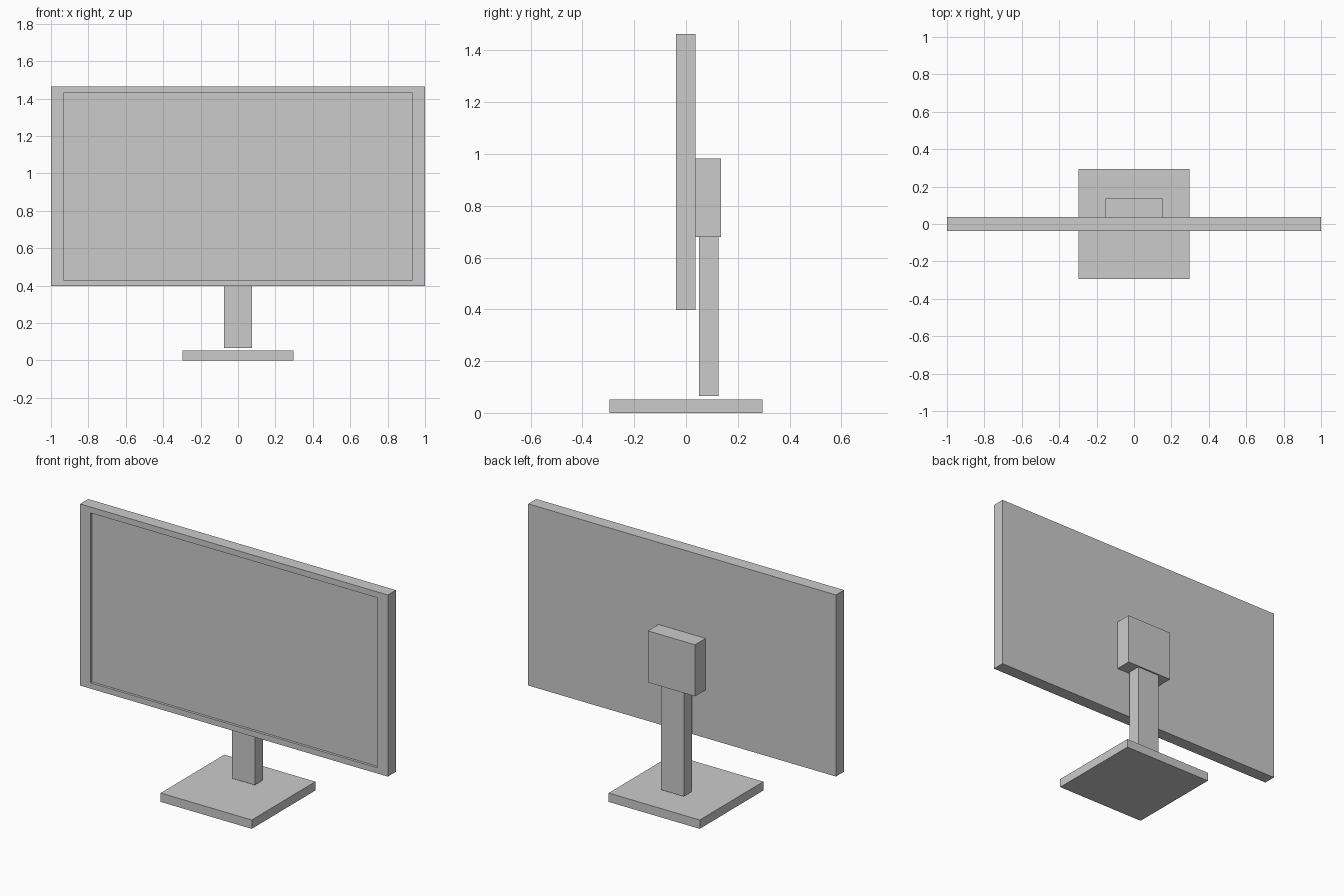
import bpy, bmesh

if "Cube" in bpy.data.objects:
    bpy.data.objects.remove(bpy.data.objects["Cube"])


def box(name, x, y, z):
    """Box spanning the given (min, max) ranges."""
    bm = bmesh.new()
    bmesh.ops.create_cube(bm, size=1)
    for v in bm.verts:
        v.co = [lo + (c + 0.5) * (hi - lo) for c, (lo, hi) in zip(v.co, (x, y, z))]
    mesh = bpy.data.meshes.new(name)
    bm.to_mesh(mesh)
    bm.free()
    obj = bpy.data.objects.new(name, mesh)
    bpy.context.collection.objects.link(obj)
    return obj


# Stand: base plate, neck and rear mounting block
box("base", (-0.296, 0.296), (-0.295, 0.295), (0, 0.052))
box("neck", (-0.074, 0.074), (0.05, 0.126), (0.066, 0.679))
box("mount_block", (-0.153, 0.153), (0.037, 0.135), (0.679, 0.982))

# Screen housing with a shallow recessed display on the front
screen = box("screen", (-1, 1), (-0.038, 0.037), (0.397, 1.464))
bm = bmesh.new()
bm.from_mesh(screen.data)
bm.normal_update()
front = min(bm.faces, key=lambda f: f.calc_center_median().y)
bmesh.ops.inset_individual(bm, faces=[front], thickness=0.01)
for v in front.verts:
    v.co.x = 0.933 if v.co.x > 0 else -0.933
    v.co.z = 1.429 if v.co.z > 0.93 else 0.431
bmesh.ops.inset_individual(bm, faces=[front], thickness=0)
for v in front.verts:
    v.co.y += 0.015
bm.to_mesh(screen.data)
bm.free()
